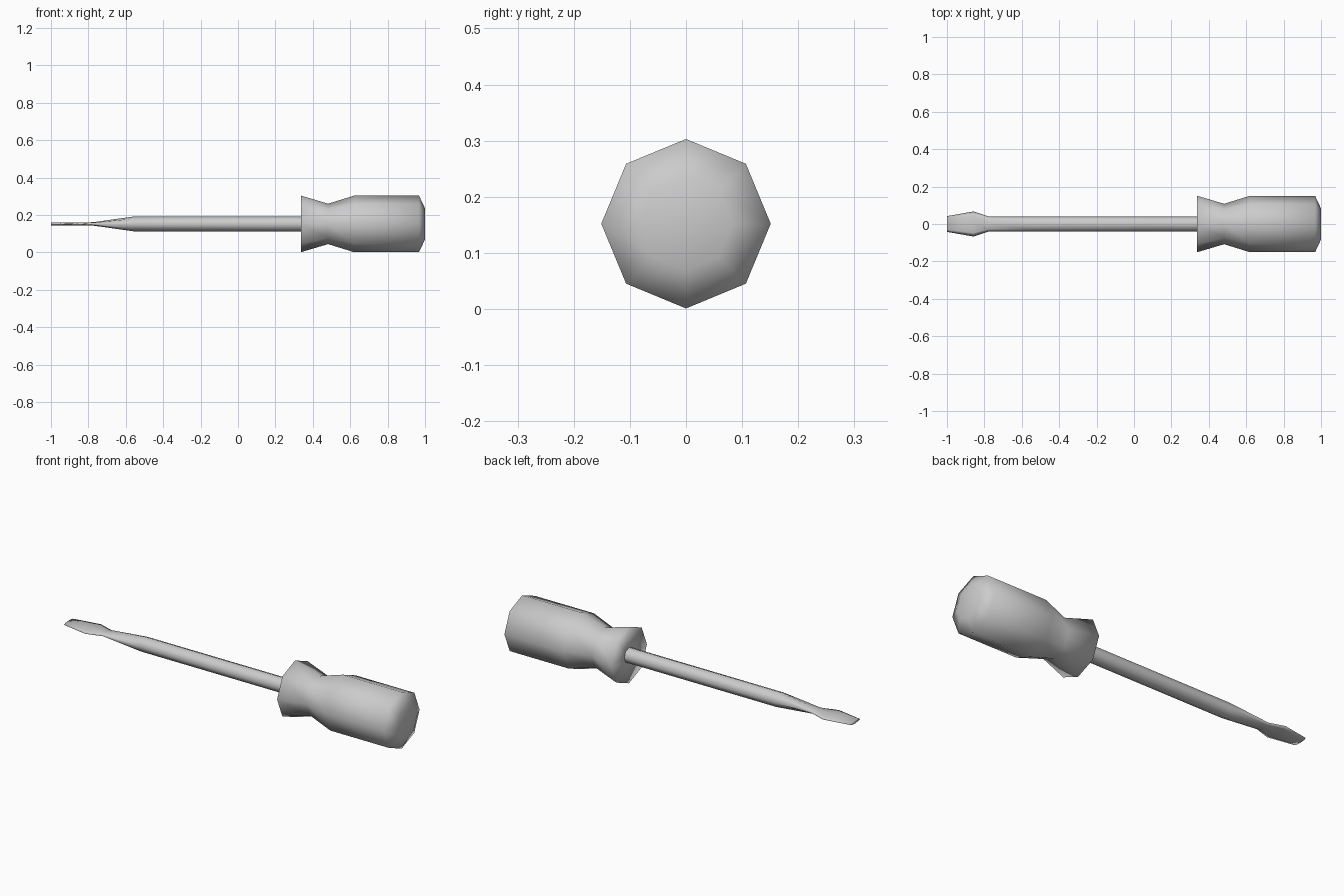
import bpy, bmesh
from math import cos, sin, pi

if "Cube" in bpy.data.objects:
    bpy.data.objects.remove(bpy.data.objects["Cube"])

SIDES = 8
AXIS_Z = 0.152


def loft(name, rings, cap_start=False, cap_end=False):
    """Skin octagonal rings (x, half width in y, half height in z) along x."""
    bm = bmesh.new()
    loops = []
    for x, ry, rz in rings:
        loops.append([bm.verts.new((x, ry * cos(2 * pi * i / SIDES),
                                    rz * sin(2 * pi * i / SIDES)))
                      for i in range(SIDES)])
    for a, b in zip(loops, loops[1:]):
        for i in range(SIDES):
            j = (i + 1) % SIDES
            bm.faces.new((a[i], a[j], b[j], b[i]))
    if cap_start:
        bm.faces.new(loops[0][::-1])
    if cap_end:
        bm.faces.new(loops[-1])
    bmesh.ops.recalc_face_normals(bm, faces=bm.faces)
    for f in bm.faces:
        f.smooth = True
    mesh = bpy.data.meshes.new(name)
    bm.to_mesh(mesh)
    bm.free()
    obj = bpy.data.objects.new(name, mesh)
    obj.location.z = AXIS_Z
    bpy.context.collection.objects.link(obj)
    return obj


# Handle: collar face around the shaft, waist, grip and bevelled butt
handle_profile = [(0.337, 0.04), (0.337, 0.151), (0.482, 0.108),
                  (0.62, 0.151), (0.968, 0.151), (1.0, 0.083)]
loft("handle", [(x, r, r) for x, r in handle_profile], cap_start=True, cap_end=True)

# Shaft: round rod flattening into a flared flat blade
loft("shaft_and_blade", [(-1.0, 0.042, 0.008), (-0.858, 0.067, 0.008),
                         (-0.775, 0.04, 0.009), (-0.555, 0.04, 0.04),
                         (0.337, 0.04, 0.04)], cap_start=True)
